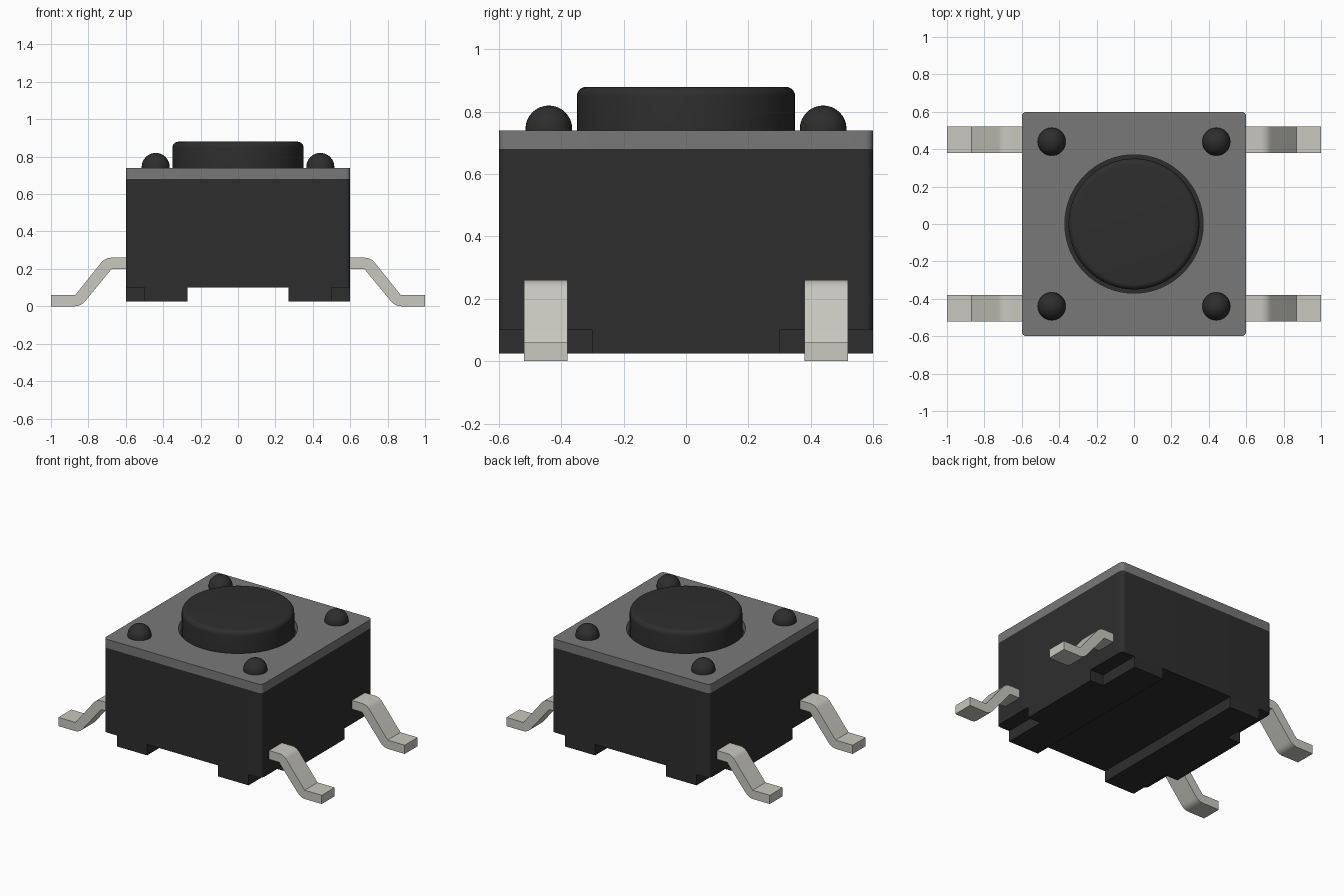
import bpy, bmesh
from math import cos, sin, pi, radians
from mathutils import Vector

if "Cube" in bpy.data.objects:
    bpy.data.objects.remove(bpy.data.objects["Cube"])


def material(name, rgb):
    m = bpy.data.materials.new(name)
    m.use_nodes = True
    m.diffuse_color = (*rgb, 1)
    m.node_tree.nodes["Principled BSDF"].inputs["Base Color"].default_value = (*rgb, 1)
    return m


BLACK = material("black plastic", (0.027, 0.027, 0.027))
STEEL = material("grey steel", (0.19, 0.19, 0.19))
TIN = material("tinned metal", (0.58, 0.58, 0.52))


def finish(name, bm, mat):
    bmesh.ops.recalc_face_normals(bm, faces=bm.faces)
    mesh = bpy.data.meshes.new(name)
    bm.to_mesh(mesh)
    bm.free()
    mesh.materials.append(mat)
    obj = bpy.data.objects.new(name, mesh)
    bpy.context.collection.objects.link(obj)
    bpy.ops.object.select_all(action='DESELECT')
    obj.select_set(True)
    bpy.context.view_layer.objects.active = obj
    bpy.ops.object.shade_smooth_by_angle(angle=radians(35))
    return obj


def fillet(points, steps=6):
    """Round each (x, y, tangent length) corner of a closed outline."""
    out = []
    for i, (x, y, t) in enumerate(points):
        p = Vector((x, y))
        if t == 0:
            out.append(p)
            continue
        a = p + (Vector(points[i - 1][:2]) - p).normalized() * t
        b = p + (Vector(points[(i + 1) % len(points)][:2]) - p).normalized() * t
        for k in range(steps + 1):
            s = k / steps
            out.append(a * (1 - s) ** 2 + p * 2 * s * (1 - s) + b * s * s)
    return out


def circle(r, n=64):
    return [Vector((r * cos(2 * pi * k / n), r * sin(2 * pi * k / n))) for k in range(n)]


def prism(name, outlines, lo, hi, mat, along_y=False):
    """Extrude a filled outline, with optional holes, from lo to hi."""
    bm = bmesh.new()
    edges = []
    for line in outlines:
        vs = [bm.verts.new((p.x, lo, p.y) if along_y else (p.x, p.y, lo)) for p in line]
        edges += [bm.edges.new((vs[i - 1], vs[i])) for i in range(len(vs))]
    if len(outlines) == 1:
        bm.faces.new(vs)
    else:
        bmesh.ops.triangle_fill(bm, edges=edges, use_beauty=True)
    ext = bmesh.ops.extrude_face_region(bm, geom=bm.faces[:], use_keep_orig=True)
    shift = (0, hi - lo, 0) if along_y else (0, 0, hi - lo)
    bmesh.ops.translate(bm, vec=shift,
                        verts=[g for g in ext["geom"] if isinstance(g, bmesh.types.BMVert)])
    return finish(name, bm, mat)


def lathe(name, profile, centre, mat, n=64):
    """Spin an (r, z) profile, from rim to axis, about a vertical line."""
    bm = bmesh.new()
    vs = [bm.verts.new((r, 0, z)) for r, z in profile]
    es = [bm.edges.new(pair) for pair in zip(vs, vs[1:])]
    bmesh.ops.spin(bm, geom=vs + es, cent=(0, 0, 0), axis=(0, 0, 1),
                   angle=2 * pi, steps=n, use_duplicate=False)
    bmesh.ops.remove_doubles(bm, verts=bm.verts, dist=1e-5)
    obj = finish(name, bm, mat)
    obj.location = (*centre, 0)
    return obj


# Housing and metal cover with its button opening
H = 0.6
square = fillet([(-H, -H, 0.03), (H, -H, 0.03), (H, H, 0.03), (-H, H, 0.03)])
prism("housing", [square], 0.1, 0.68, BLACK)
prism("cover_plate", [square, circle(0.37)], 0.68, 0.74, STEEL)

# Round push button with a softened rim
rim = [(0.32 + 0.03 * cos(a), 0.85 + 0.03 * sin(a))
       for a in (pi / 2 * k / 6 for k in range(7))]
lathe("push_button", [(0.35, 0.68)] + rim + [(0, 0.88)], (0, 0), BLACK)

# Domed rivets in the cover corners
dome = [(0.075 * cos(a), 0.745 + 0.075 * sin(a))
        for a in (pi / 2 * k / 8 for k in range(9))]
for sx in (-1, 1):
    for sy in (-1, 1):
        lathe("rivet", [(0.075, 0.735)] + dome, (0.44 * sx, 0.44 * sy), BLACK, 32)

# Base rails either side of the central groove, notched at the corners
half = [(0.27, -H), (0.5, -H), (0.5, -0.3), (H, -0.3)]
rail = half + [(x, -y) for x, y in reversed(half)]
# Bent terminals
leg = [(0.55, 0.26, 0), (0.71, 0.26, 0.035), (0.87, 0.06, 0), (1, 0.06, 0),
       (1, 0, 0), (0.84, 0, 0.035), (0.675, 0.2, 0), (0.55, 0.2, 0)]
for side, sx in (("left", 1), ("right", -1)):
    prism(side + "_base_rail", [[Vector((x * sx, y)) for x, y in rail]], 0.025, 0.1, BLACK)
    profile = [Vector((p.x * sx, p.y)) for p in fillet(leg)]
    for end, y in (("front", -0.45), ("back", 0.45)):
        prism(f"{end}_{side}_terminal", [profile], y - 0.07, y + 0.07, TIN, along_y=True)
